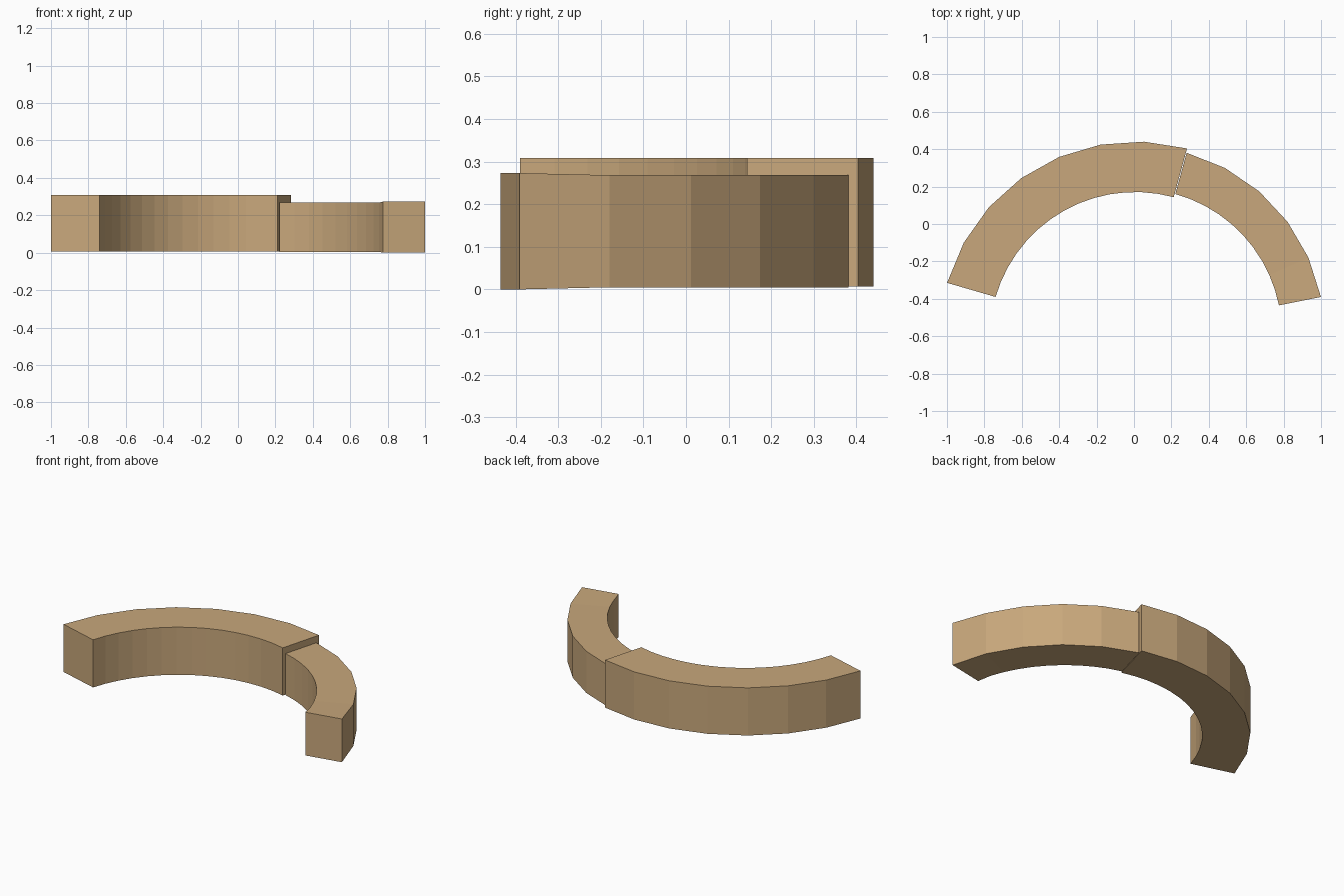
import bpy, bmesh
from math import radians, sin, cos

if "Cube" in bpy.data.objects:
    bpy.data.objects.remove(bpy.data.objects["Cube"])

wood = bpy.data.materials.new("tan_wood")
wood.diffuse_color = (0.58, 0.39, 0.20, 1)
wood.use_nodes = True
wood.node_tree.nodes["Principled BSDF"].inputs["Base Color"].default_value = wood.diffuse_color


def arc_points(centre, radius, start, end, count):
    angles = [radians(start + (end - start) * i / count) for i in range(count + 1)]
    return [(centre[0] + radius * cos(a), centre[1] + radius * sin(a)) for a in angles]


def arc_block(name, centre, outer, inner, start, end, facets, z0, z1, flare=(0, 0)):
    """Curved block: coarse outer wall, finer inner wall, first end slightly flared."""
    out = arc_points(centre, outer, start, end, facets)
    inn = arc_points(centre, inner, start, end, facets * 2)
    bm = bmesh.new()

    def column(points):
        cols = []
        for i, (x, y) in enumerate(points):
            low, high = flare if i == 0 else (0, 0)
            cols.append((bm.verts.new((x, y, z0 - low)), bm.verts.new((x, y, z1 + high))))
        return cols

    o, n = column(out), column(inn)
    # walls and end caps follow the closed outline
    loop = o + n[::-1]
    for a, b in zip(loop, loop[1:] + loop[:1]):
        bm.faces.new((a[0], b[0], b[1], a[1]))
    # top and bottom, one wedge per outer facet
    for i in range(facets):
        for k in (0, 1):
            ring = [o[i][k], o[i + 1][k], n[2 * i + 2][k], n[2 * i + 1][k], n[2 * i][k]]
            bm.faces.new(ring if k else ring[::-1])
    bmesh.ops.recalc_face_normals(bm, faces=bm.faces)
    mesh = bpy.data.meshes.new(name)
    bm.to_mesh(mesh)
    bm.free()
    mesh.materials.append(wood)
    obj = bpy.data.objects.new(name, mesh)
    bpy.context.collection.objects.link(obj)
    return obj


# Wide, taller arc on the left
arc_block("large_arc", (0.007, -0.607), 1.048, 0.778, 74.7, 163.8, 7, 0.007, 0.308)
# Narrower, lower arc on the right
arc_block("small_arc", (0.015, -0.587), 1.004, 0.775, 11.3, 74.6, 5, 0.005, 0.268,
          flare=(0.005, 0.005))
